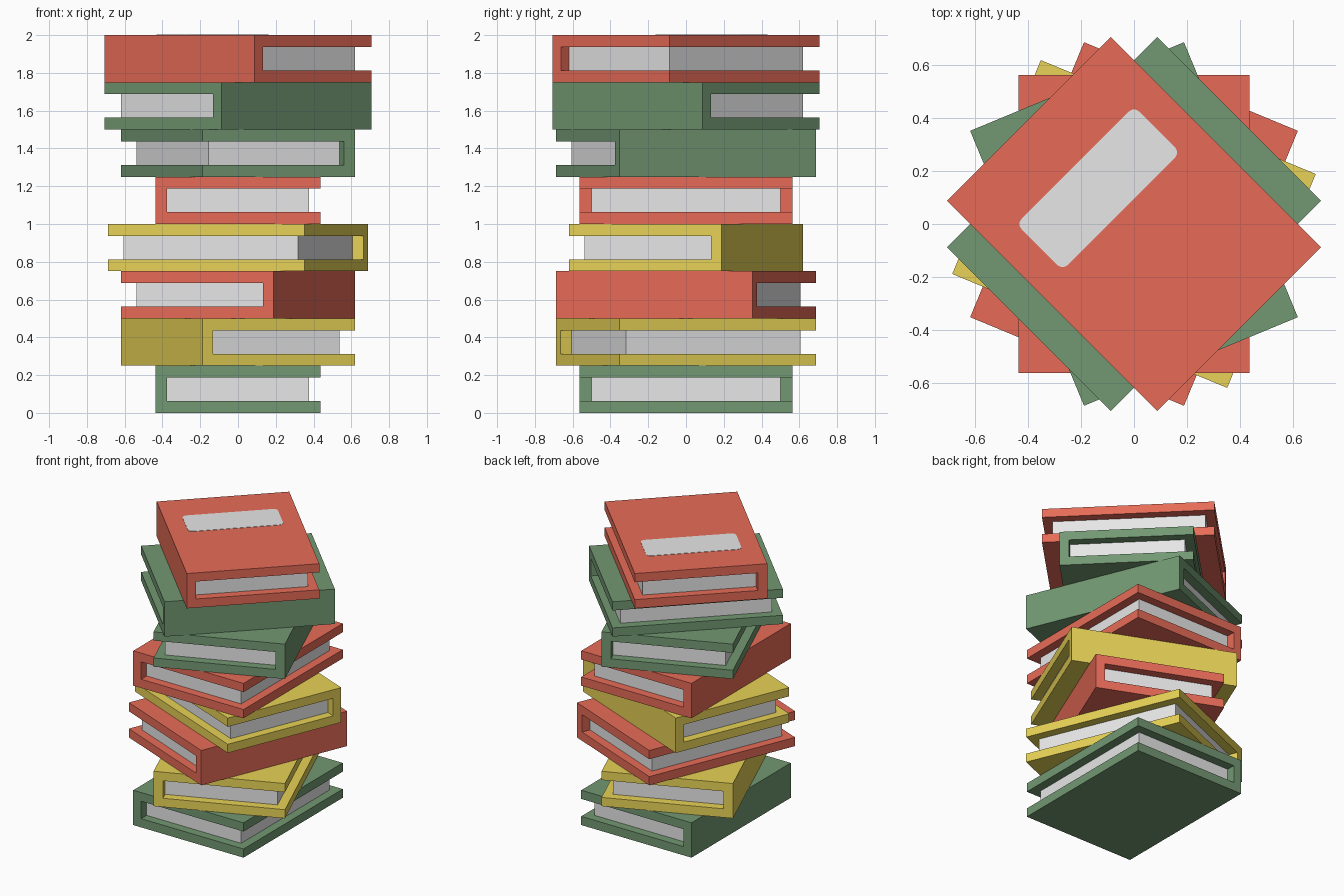
import bpy
import bmesh
from math import radians, sin, cos, pi
from mathutils import Matrix

cube = bpy.data.objects.get("Cube")
if cube:
    bpy.data.objects.remove(cube, do_unlink=True)


def material(name, rgb):
    mat = bpy.data.materials.new(name)
    mat.use_nodes = True
    mat.diffuse_color = (*rgb, 1)
    mat.node_tree.nodes["Principled BSDF"].inputs["Base Color"].default_value = (*rgb, 1)
    return mat


RED = material("red cover", (0.80, 0.148, 0.096))
GREEN = material("green cover", (0.169, 0.314, 0.169))
YELLOW = material("yellow cover", (0.80, 0.645, 0.093))
PAPER = material("paper", (0.80, 0.80, 0.80))

# Book dimensions: half width, half length, height, board thickness
HW, HL, H, T = 0.4375, 0.5625, 0.25, 0.0625


def prism(name, outline, direction, mat, turn, z):
    """Extrude a closed outline along a direction, turn it about z and lift it."""
    bm = bmesh.new()
    face = bm.faces.new([bm.verts.new(p) for p in outline])
    new = bmesh.ops.extrude_face_region(bm, geom=[face])["geom"]
    bmesh.ops.translate(bm, vec=direction,
                        verts=[v for v in new if isinstance(v, bmesh.types.BMVert)])
    bmesh.ops.recalc_face_normals(bm, faces=bm.faces)
    mesh = bpy.data.meshes.new(name)
    bm.to_mesh(mesh)
    bm.free()
    mesh.materials.append(mat)
    obj = bpy.data.objects.new(name, mesh)
    obj.matrix_world = Matrix.Translation((0, 0, z)) @ Matrix.Rotation(radians(turn), 4, "Z")
    bpy.context.collection.objects.link(obj)
    return obj


# C-shaped cover section with the spine at -x, and the page block inside it
cover_section = [(-HW, 0), (HW, 0), (HW, T), (-HW + T, T),
                 (-HW + T, H - T), (HW, H - T), (HW, H), (-HW, H)]
page_section = [(-HW + T, T), (HW - T, T), (HW - T, H - T), (-HW + T, H - T)]


def book(number, mat, turn):
    z = (number - 1) * H
    prism(f"book_{number}_cover", [(x, -HL, h) for x, h in cover_section],
          (0, 2 * HL, 0), mat, turn, z)
    prism(f"book_{number}_pages", [(x, -HL + T, h) for x, h in page_section],
          (0, 2 * (HL - T), 0), PAPER, turn, z)


# Stack from the bottom up: colour and turn of each book
stack = [(GREEN, 0), (YELLOW, 22.5), (RED, 157.5), (YELLOW, -112.5),
         (RED, 0), (GREEN, -157.5), (GREEN, 135), (RED, 45)]
for i, (mat, turn) in enumerate(stack, 1):
    book(i, mat, turn)

# Rounded title plate on the top book
x_half, y_low, y_high, r = 0.315, 0.067, 0.315, 0.03
corners = [(x_half - r, y_high - r, 0), (-x_half + r, y_high - r, 1),
           (-x_half + r, y_low + r, 2), (x_half - r, y_low + r, 3)]
outline = []
for cx, cy, quarter in corners:
    for step in range(4):
        a = (quarter + step / 3) * pi / 2
        outline.append((cx + r * cos(a), cy + r * sin(a), -0.002))
prism("title_plate", outline, (0, 0, 0.004), PAPER, stack[-1][1], len(stack) * H)
